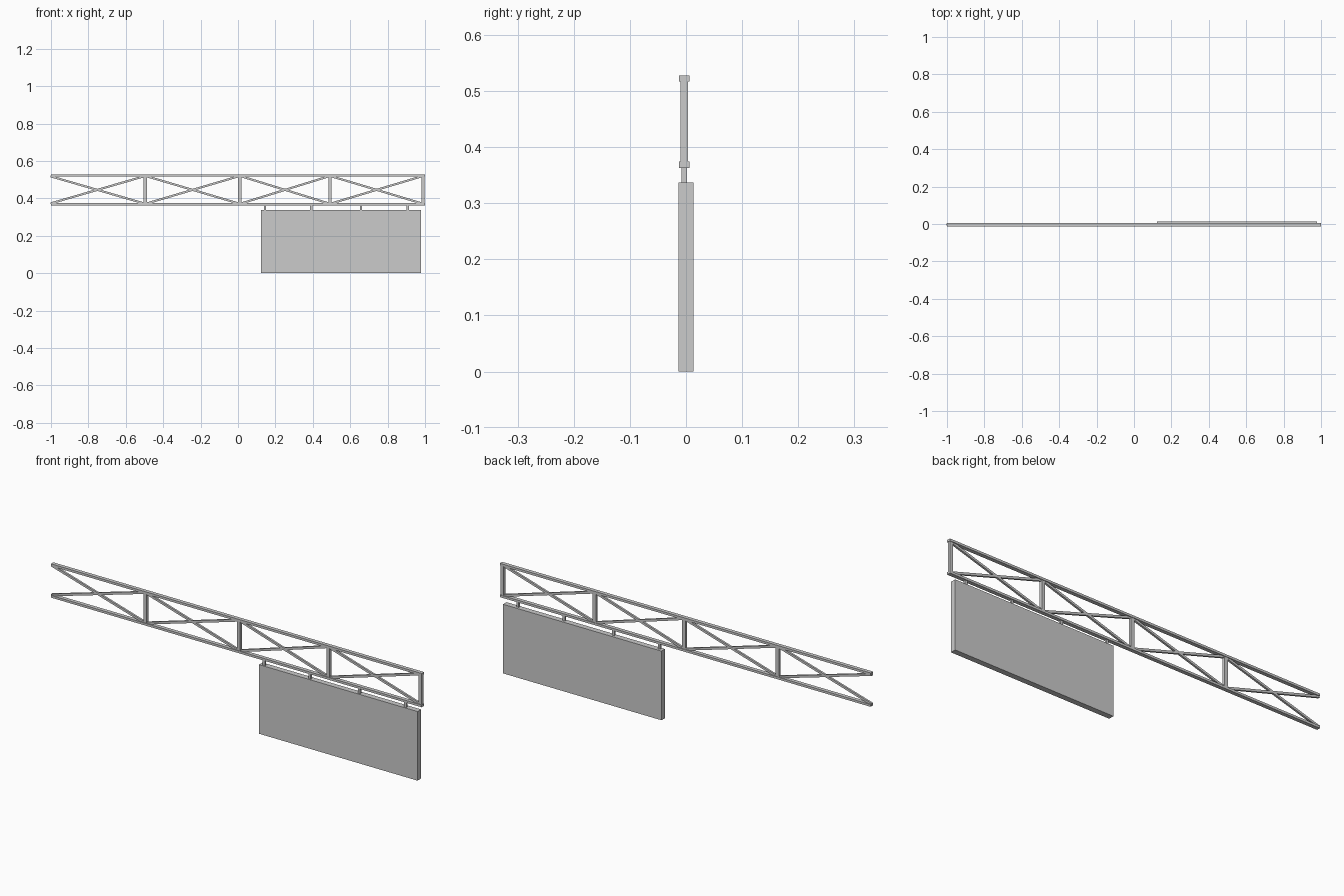
import bpy, math

if "Cube" in bpy.data.objects:
    bpy.data.objects.remove(bpy.data.objects["Cube"])

YC = -0.0033  # centre line of the truss in depth


def box(name, x, y, z, tilt=0.0):
    """Box from (min, max) ranges, optionally tilted about the y axis."""
    bpy.ops.mesh.primitive_cube_add(size=1)
    o = bpy.context.object
    o.name = name
    o.location = [(r[0] + r[1]) / 2 for r in (x, y, z)]
    o.scale = [r[1] - r[0] for r in (x, y, z)]
    o.rotation_euler = (0, tilt, 0)
    return o


def depth(w):
    return (YC - w / 2, YC + w / 2)


# Long chords
box("top_chord", (-1, 1), depth(0.0185), (0.517, 0.528))
box("bottom_chord", (-1, 1), depth(0.0185), (0.363, 0.374))

# Upright posts
posts = [(-0.504, -0.486), (0.001, 0.019), (0.484, 0.501), (0.981, 0.998)]
for i, p in enumerate(posts):
    box(f"post_{i + 1}", p, depth(0.0135), (0.37, 0.52))

# Crossed braces in each bay
left = -1.0
for i, p in enumerate(posts):
    run, rise = p[0] - left + 0.004, 0.145
    cx, cz = (left + p[0]) / 2, 0.4455
    half, t = math.hypot(run, rise) / 2, 0.0055
    for name, s in (("falling", 1), ("rising", -1)):
        box(f"brace_{name}_{i + 1}", (cx - half, cx + half), depth(0.0095),
            (cz - t, cz + t), s * math.atan2(rise, run))
    left = p[1]

# Short hangers between the truss and the panel
for i, x in enumerate((0.145, 0.392, 0.658, 0.908)):
    box(f"hanger_{i + 1}", (x - 0.006, x + 0.006), depth(0.0095), (0.33, 0.368))

# Hanging sign panel
box("sign_panel", (0.123, 0.978), (-0.0135, 0.0135), (0, 0.337))
